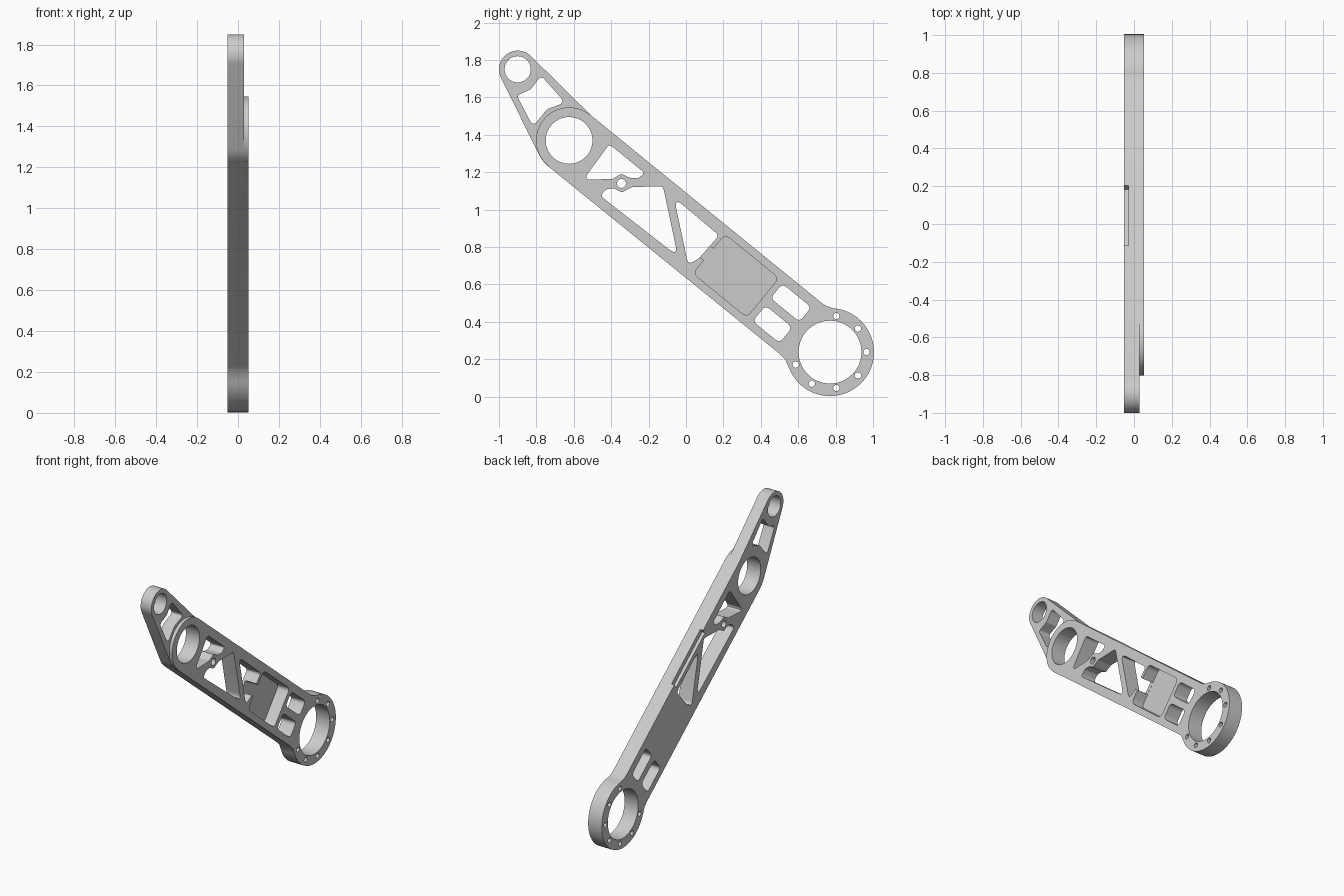
import bpy, bmesh, math
from mathutils import Vector

cube = bpy.data.objects.get("Cube")
if cube:
    bpy.data.objects.remove(cube)

BACK, STEP, FRONT = -0.0525, 0.03, 0.0525
SMALL, MID, BIG = Vector((-0.9, 1.75)), Vector((-0.625, 1.37)), Vector((0.77, 0.238))
ALONG = Vector((0.775, -0.632))
ACROSS = Vector((0.632, 0.775))

metal = bpy.data.materials.new("light grey metal")
metal.use_nodes = True
metal.diffuse_color = (0.6, 0.6, 0.6, 1)
metal.node_tree.nodes["Principled BSDF"].inputs["Base Color"].default_value = metal.diffuse_color


def arc(centre, radius, start, end, steps=24):
    """Points on an arc, angles in degrees."""
    angles = [math.radians(start + (end - start) * i / steps) for i in range(steps + 1)]
    return [centre + radius * Vector((math.cos(a), math.sin(a))) for a in angles]


def circle(centre, radius, steps=64):
    return arc(centre, radius, 0, 360, steps)[:-1]


def rounded(corners, radius, steps=6):
    """Round every corner of a polygon with a quadratic curve."""
    pts = [Vector(c) for c in corners]
    out = []
    for i, p in enumerate(pts):
        a, b = pts[i - 1] - p, pts[(i + 1) % len(pts)] - p
        bend = math.tan(a.angle(b) / 2)
        cut = min(radius / bend, a.length * 0.48, b.length * 0.48)
        start, end = p + a.normalized() * cut, p + b.normalized() * cut
        for k in range(steps + 1):
            t = k / steps
            out.append(start * (1 - t) ** 2 + p * 2 * t * (1 - t) + end * t * t)
    return out


def block(centre, length, width):
    """Rectangle lined up with the arm."""
    c, u, v = Vector(centre), ALONG * length / 2, ACROSS * width / 2
    return [c - u - v, c + u - v, c + u + v, c - u + v]


def prism(name, profiles, x0, x1):
    """Extrude closed side profiles from x0 to x1 into one mesh."""
    bm = bmesh.new()
    for profile in profiles:
        near = [bm.verts.new((x0, p.x, p.y)) for p in profile]
        far = [bm.verts.new((x1, p.x, p.y)) for p in profile]
        bm.faces.new(near[::-1])
        bm.faces.new(far)
        for i in range(len(near)):
            bm.faces.new((near[i - 1], near[i], far[i], far[i - 1]))
    bmesh.ops.recalc_face_normals(bm, faces=bm.faces)
    mesh = bpy.data.meshes.new(name)
    bm.to_mesh(mesh)
    bm.free()
    mesh.materials.append(metal)
    obj = bpy.data.objects.new(name, mesh)
    bpy.context.collection.objects.link(obj)
    return obj


def carve(obj, profiles, x0, x1):
    """Subtract extruded profiles, bake the result and drop the cutter."""
    cutter = prism("cutter", profiles, x0, x1)
    cutter.hide_render = True
    mod = obj.modifiers.new("cut", "BOOLEAN")
    mod.operation, mod.solver, mod.object = "DIFFERENCE", "EXACT", cutter
    bpy.context.view_layer.update()
    graph = bpy.context.evaluated_depsgraph_get()
    mesh = bpy.data.meshes.new_from_object(obj.evaluated_get(graph))
    obj.modifiers.clear()
    obj.data = mesh
    bpy.data.objects.remove(cutter)


# Arm outline: small eye, middle bearing, straight beam, large ring
outline = arc(SMALL, 0.1, 45, 207)
outline += arc(MID, 0.178, 207, 230.8, 6)
outline += [Vector((0.503, 0.227)), Vector((0.53, 0.2))]
outline += arc(BIG, 0.235, 201, 446, 72)
outline += [Vector((0.752, 0.484)), Vector((0.727, 0.5)), Vector((-0.507, 1.503))]
arm = prism("arm", [outline], BACK, FRONT)

# Thinner eye end, leaving the round bearing shoulder standing proud
edge, back = ACROSS * 0.5, ALONG * 0.8
carve(arm, [arc(MID, 0.1765, 50.8, 230.8, 40)
            + [MID - edge, MID - edge - back, MID + edge - back, MID + edge]], STEP, 0.2)

# Through holes and lightening pockets
holes = [circle(SMALL, 0.07), circle(MID, 0.125), circle(BIG, 0.168),
         circle(Vector((-0.345, 1.14)), 0.024, 24)]
holes += [circle(p, 0.017, 16) for p in arc(BIG, 0.195, 80, -160, 6)]
eye_pocket = [(-.905, 1.61), (-.83, 1.643), (-.775, 1.717),
              (-.647, 1.573), (-.743, 1.536), (-.818, 1.445)]
upper_pocket = [(-.41, 1.35), (-.22, 1.195), (-.257, 1.167), (-.3, 1.17),
                (-.345, 1.192), (-.39, 1.165), (-.55, 1.158)]
long_pocket = [(-.46, 1.075), (-.422, 1.11), (-.385, 1.113), (-.342, 1.092),
               (-.29, 1.12), (-.123, 1.125), (-.043, .75)]
rib_pocket = [(-.065, 1.065), (.177, .862), (.07, .74), (.012, .705)]
for pocket in (eye_pocket, upper_pocket, long_pocket, rib_pocket):
    holes.append(rounded(pocket, 0.022))
holes += [rounded(block((.561, .502), .2, .1), .03),
          rounded(block((.4625, .387), .185, .108), .03)]
carve(arm, holes, -0.2, 0.2)

# Blind recess, its channel into the rib pocket, and the rear rail notch
carve(arm, [rounded(block((.267, .646), .37, .27), .035)], -0.033, 0.2)
carve(arm, [block((.115, .765), .12, .08)], -0.032, 0.2)
carve(arm, [block((.065, 1.08), .41, .13)], -0.2, -0.03)

# Smooth round walls, crisp edges
bpy.ops.object.select_all(action="DESELECT")
arm.select_set(True)
bpy.context.view_layer.objects.active = arm
bpy.ops.object.shade_smooth_by_angle(angle=math.radians(30))
